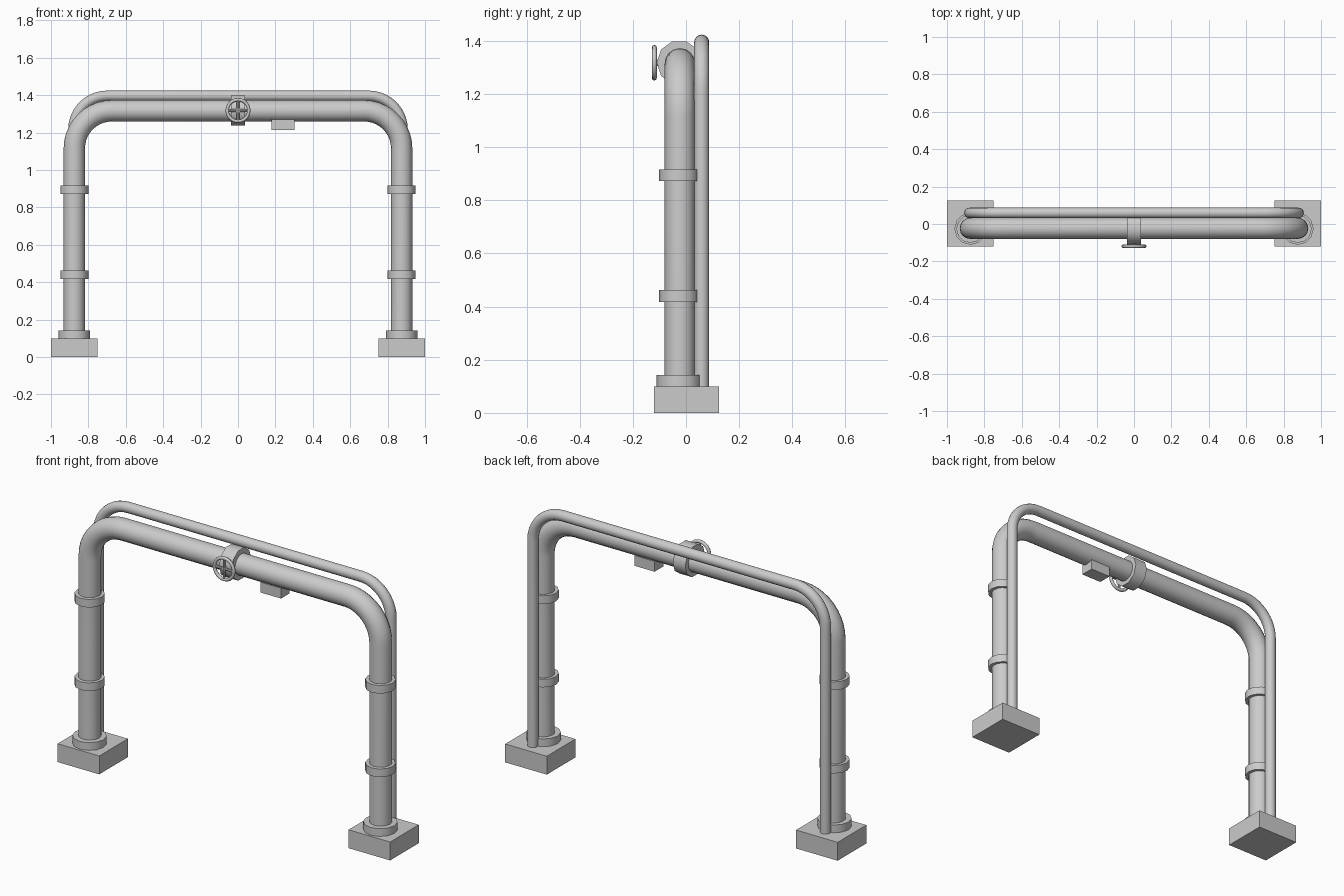
import bpy
from math import sin, cos, pi, radians
from mathutils import Vector

cube = bpy.data.objects.get("Cube")
if cube:
    bpy.data.objects.remove(cube, do_unlink=True)

metal = bpy.data.materials.new("light_grey")
metal.use_nodes = True
GREY = (0.6, 0.6, 0.6, 1)
metal.diffuse_color = GREY
metal.node_tree.nodes["Principled BSDF"].inputs["Base Color"].default_value = GREY

LEG_X, PIPE_Y, PIPE_Z = 0.875, -0.023, 1.316


def finish(name, angle=None):
    obj = bpy.context.object
    obj.name = name
    obj.data.materials.clear()
    obj.data.materials.append(metal)
    if angle:
        bpy.ops.object.shade_smooth_by_angle(angle=radians(angle))
    return obj


def box(name, centre, size):
    bpy.ops.mesh.primitive_cube_add(size=1, location=centre)
    bpy.context.object.scale = size
    bpy.ops.object.transform_apply(location=False, rotation=False, scale=True)
    return finish(name)


def cylinder(name, centre, radius, depth, sides, axis="Z"):
    turn = {"X": (0, pi / 2, 0), "Y": (pi / 2, 0, 0), "Z": (0, 0, 0)}[axis]
    bpy.ops.mesh.primitive_cylinder_add(vertices=sides, radius=radius, depth=depth,
                                        location=centre, rotation=turn)
    return finish(name, 40)


def arch_pipe(name, x, y, top, radius, bend, steps=10):
    """Round pipe swept along an upside-down U with rounded corners."""
    half = [Vector((x, y, 0.09))]
    for i in range(steps + 1):
        a = pi / 2 * i / steps
        half.append(Vector((x - bend + bend * cos(a), y, top - bend + bend * sin(a))))
    path = half + [Vector((-p.x, p.y, p.z)) for p in reversed(half)]
    curve = bpy.data.curves.new(name, "CURVE")
    curve.dimensions = "3D"
    curve.bevel_depth = radius
    curve.bevel_resolution = 6
    curve.use_fill_caps = True
    spline = curve.splines.new("POLY")
    spline.points.add(len(path) - 1)
    for point, p in zip(spline.points, path):
        point.co = (*p, 1)
    obj = bpy.data.objects.new(name, curve)
    bpy.context.collection.objects.link(obj)
    bpy.ops.object.select_all(action="DESELECT")
    obj.select_set(True)
    bpy.context.view_layer.objects.active = obj
    bpy.ops.object.convert(target="MESH")
    return finish(name, 40)


# Pipes
arch_pipe("main_pipe", LEG_X, PIPE_Y, PIPE_Z, 0.057, 0.2)
arch_pipe("thin_pipe", 0.88, 0.059, 1.396, 0.028, 0.18)

# Feet, flanges and bands on both legs
for side, sx in (("left", 1), ("right", -1)):
    x = sx * LEG_X
    box(f"{side}_foot", (x, 0.002, 0.05), (0.25, 0.246, 0.1))
    cylinder(f"{side}_flange", (x, -0.026, 0.12), 0.085, 0.044, 12)
    for level, z in (("lower", 0.44), ("upper", 0.894)):
        cylinder(f"{side}_{level}_band", (x, -0.026, z), 0.075, 0.044, 12)

# Valve collar and stem
cylinder("valve_collar", (0, -0.025, 1.318), 0.085, 0.075, 10, "X")
cylinder("valve_stem", (0, -0.105, 1.318), 0.012, 0.04, 12, "Y")

# Handwheel
bpy.ops.mesh.primitive_torus_add(location=(0, -0.119, 1.318), rotation=(pi / 2, 0, 0),
                                 major_radius=0.058, minor_radius=0.009,
                                 major_segments=24, minor_segments=8)
finish("handwheel_rim", 60)
for name, axis in (("handwheel_level_spoke", "X"), ("handwheel_upright_spoke", "Z")):
    cylinder(name, (0, -0.119, 1.318), 0.007, 0.112, 8, axis)

# Small box hung beneath the top run
box("junction_box", (0.24, PIPE_Y, 1.242), (0.122, 0.075, 0.056))
